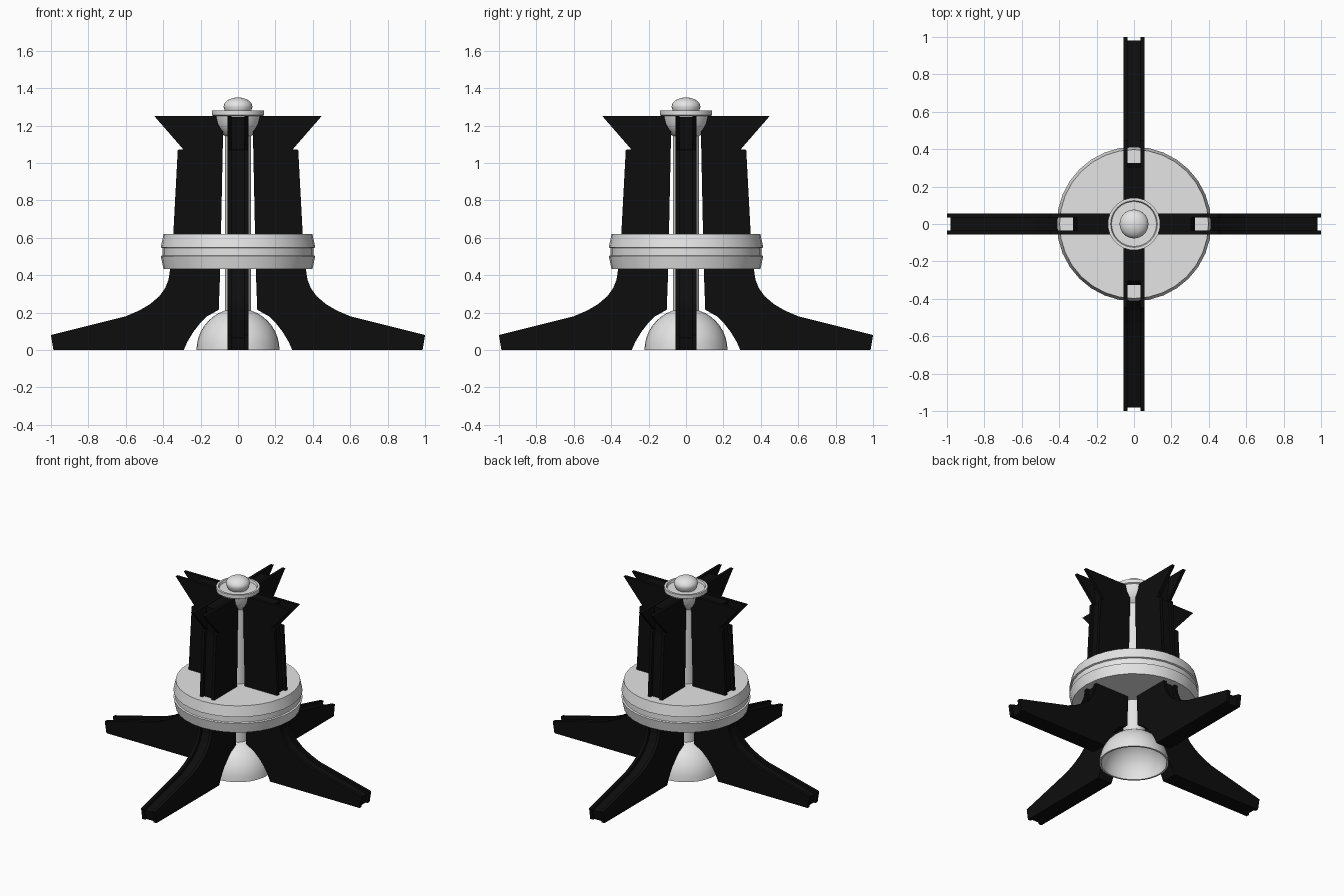
import bpy, bmesh, math
from mathutils import Matrix

if "Cube" in bpy.data.objects:
    bpy.data.objects.remove(bpy.data.objects["Cube"])


def material(name, rgb):
    m = bpy.data.materials.new(name)
    m.diffuse_color = (*rgb, 1)
    m.use_nodes = True
    m.node_tree.nodes["Principled BSDF"].inputs["Base Color"].default_value = m.diffuse_color
    return m


BLACK = material("black", (0.004, 0.004, 0.004))
LIGHT = material("light grey", (0.78, 0.78, 0.78))


def finish(name, bm, mat, smooth=False):
    bmesh.ops.recalc_face_normals(bm, faces=bm.faces)
    me = bpy.data.meshes.new(name)
    bm.to_mesh(me)
    bm.free()
    ob = bpy.data.objects.new(name, me)
    bpy.context.collection.objects.link(ob)
    me.materials.append(mat)
    if smooth:
        bpy.ops.object.select_all(action='DESELECT')
        ob.select_set(True)
        bpy.context.view_layer.objects.active = ob
        bpy.ops.object.shade_smooth_by_angle(angle=math.radians(30))
    return ob


def lathe(name, profile, mat, steps=32):
    """Spin an (r, z) profile around the z axis."""
    bm = bmesh.new()
    vs = [bm.verts.new((r, 0, z)) for r, z in profile]
    es = [bm.edges.new(p) for p in zip(vs, vs[1:])]
    bmesh.ops.spin(bm, geom=vs + es, cent=(0, 0, 0), axis=(0, 0, 1),
                   angle=math.tau, steps=steps, use_duplicate=False)
    bmesh.ops.remove_doubles(bm, verts=bm.verts, dist=1e-4)
    return finish(name, bm, mat, True)


def slab(bm, outline, y0, y1):
    """Extrude an (x, z) outline from y0 to y1."""
    f = bm.faces.new([bm.verts.new((x, y0, z)) for x, z in outline])
    ext = bmesh.ops.extrude_face_region(bm, geom=[f])["geom"]
    bmesh.ops.translate(bm, vec=(0, y1 - y0, 0),
                        verts=[v for v in ext if isinstance(v, bmesh.types.BMVert)])


# inner edge shared by the fin plates and the web, from the foot up
inner = [(0.29, 0), (0.27, 0.045), (0.24, 0.095), (0.205, 0.14),
         (0.165, 0.18), (0.103, 0.215), (0.095, 0.43), (0.08, 1.15)]
plate = inner + [(0.078, 1.25), (0.447, 1.25), (0.293, 1.073), (0.322, 1.07),
                 (0.346, 0.62), (0.363, 0.43), (0.372, 0.375), (0.39, 0.33),
                 (0.42, 0.288), (0.47, 0.245), (0.53, 0.21), (0.6, 0.18),
                 (1.0, 0.08), (0.987, 0)]
web = inner + [(0.078, 1.245), (0.305, 1.245), (0.293, 1.073), (0.303, 1.07),
               (0.327, 0.62), (0.343, 0.43), (0.353, 0.37), (0.373, 0.318),
               (0.405, 0.273), (0.46, 0.228), (0.525, 0.192), (0.595, 0.162),
               (0.982, 0.065), (0.972, 0)]

# four fins: two outer plates with a recessed web between them
for i, side in enumerate(("right", "back", "left", "front")):
    bm = bmesh.new()
    slab(bm, plate, 0.034, 0.056)
    slab(bm, plate, -0.056, -0.034)
    slab(bm, web, -0.034, 0.034)
    bmesh.ops.rotate(bm, verts=bm.verts, cent=(0, 0, 0),
                     matrix=Matrix.Rotation(i * math.pi / 2, 3, 'Z'))
    finish(side + "_fin", bm, BLACK)

# grooved ring disc around the fins
lathe("ring_disc", [(0, 0.62), (0.398, 0.62), (0.413, 0.548), (0.403, 0.544),
                    (0.403, 0.506), (0.413, 0.502), (0.398, 0.432), (0, 0.432)], LIGHT)

# central column
lathe("column", [(0, 0.19), (0.07, 0.19), (0.07, 1.16), (0, 1.16)], LIGHT)


def arc(r, n, h):
    return [(r * math.sin(t), h * math.cos(t))
            for t in (math.pi / 2 * k / n for k in range(n + 1))]


# hollow dome at the base
dome = arc(0.222, 10, 0.222)
lathe("base_dome", dome + arc(0.21, 10, 0.21)[::-1], LIGHT)

# bowl on top with a slightly sunken top
bowl = [(0, 1.12), (0.05, 1.13), (0.08, 1.15), (0.105, 1.177), (0.122, 1.21),
        (0.13, 1.25), (0.14, 1.255), (0.14, 1.28), (0.125, 1.28), (0.12, 1.265),
        (0, 1.265)]
lathe("top_bowl", bowl, LIGHT)

# rounded knob in the bowl
lathe("top_knob", [(r, 1.3 + z) for r, z in arc(0.077, 8, 0.05)] +
      [(0.07, 1.278), (0.06, 1.262), (0, 1.262)], LIGHT)
